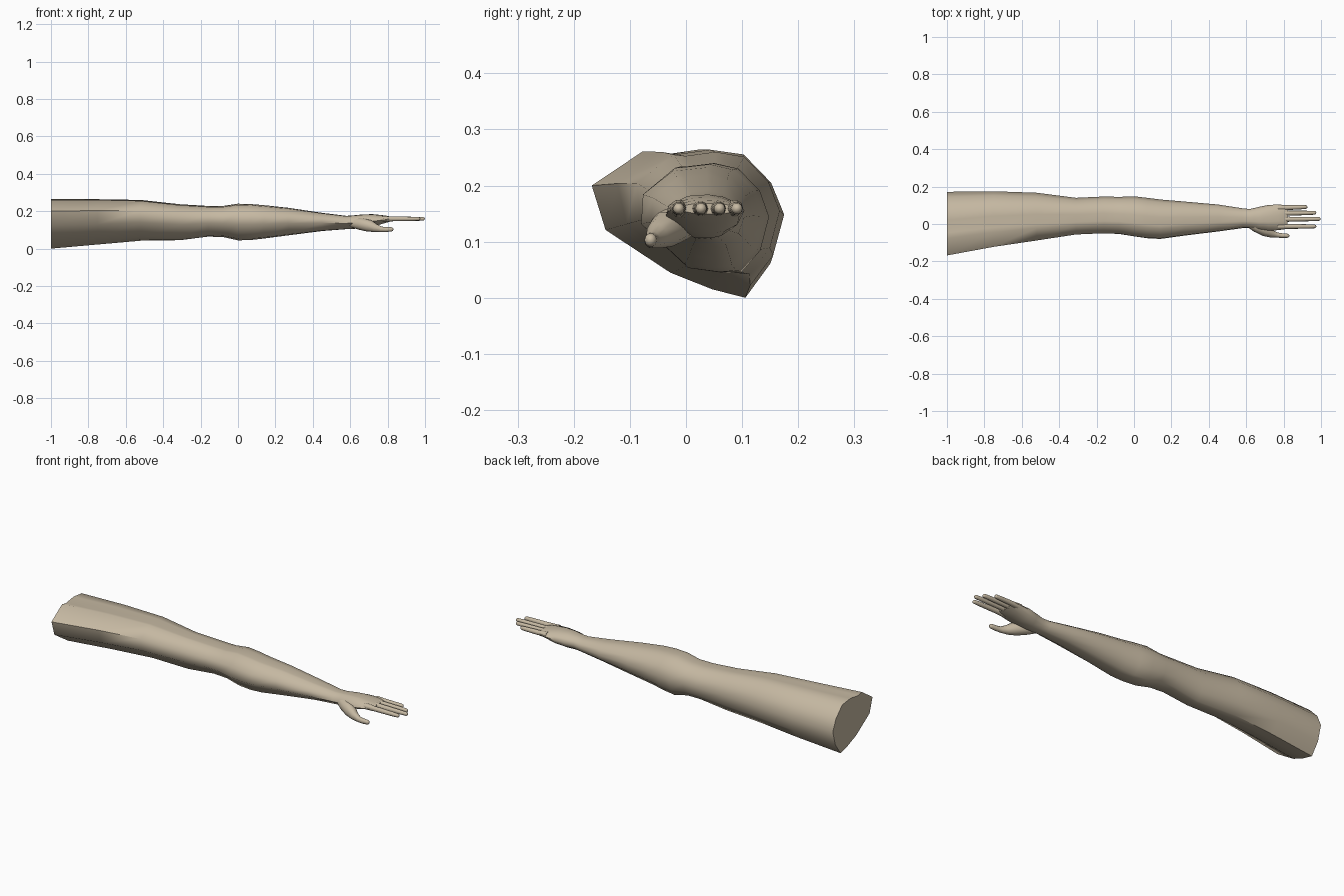
import bpy, bmesh, math
from mathutils import Vector

if "Cube" in bpy.data.objects:
    bpy.data.objects.remove(bpy.data.objects["Cube"])

bm = bmesh.new()


def skin(rings):
    """Bridge a list of point rings and close both ends."""
    vs = [[bm.verts.new(p) for p in r] for r in rings]
    n = len(vs[0])
    for a, b in zip(vs, vs[1:]):
        for i in range(n):
            j = (i + 1) % n
            bm.faces.new((a[i], a[j], b[j], b[i]))
    bm.faces.new(vs[0][::-1])
    bm.faces.new(vs[-1])


def tube(path, radii, sides=10, zscale=1.0):
    """Tapered tube along a path of points, rounded at the far end."""
    pts = [Vector(p) for p in path]
    d = (pts[-1] - pts[-2]).normalized()
    r = radii[-1]
    radii = list(radii)
    for a in (35, 65, 85):
        pts.append(Vector(path[-1]) + d * r * math.sin(math.radians(a)))
        radii.append(r * math.cos(math.radians(a)))
    rings = []
    for k, (p, rad) in enumerate(zip(pts, radii)):
        t = (pts[min(k + 1, len(pts) - 1)] - pts[max(k - 1, 0)]).normalized()
        side = Vector((0, 0, 1)).cross(t).normalized()
        up = t.cross(side)
        rings.append([p + rad * (side * math.cos(a) + up * zscale * math.sin(a))
                      for a in (2 * math.pi * i / sides for i in range(sides))])
    skin(rings)


# Cut shoulder outline (y, z), blended toward an ellipse down the arm
END = [(-.172, .20), (-.08, .26), (-.05, .253), (.02, .263), (.09, .255), (.145, .20),
       (.172, .14), (.15, .063), (.105, .003), (.045, .018), (-.03, .047), (-.147, .122)]
END = [((y - .0) / .172, (z - .133) / .13) for y, z in END]


def section(x, y0, y1, z0, z1, w):
    shape = []
    for y, z in END:
        a = math.atan2(z, y)
        shape.append((w * y + (1 - w) * math.cos(a), w * z + (1 - w) * math.sin(a)))
    ys, zs = [s[0] for s in shape], [s[1] for s in shape]
    fit = lambda v, vals, lo, hi: lo + (hi - lo) * (v - min(vals)) / (max(vals) - min(vals))
    return [(x, fit(y, ys, y0, y1), fit(z, zs, z0, z1)) for y, z in shape]


# Arm and palm: x, y range, z range, outline weight
STATIONS = [
    (-1.00, -.168, .172, .000, .264, 1), (-.75, -.122, .175, .022, .264, .85),
    (-.52, -.088, .167, .042, .260, .7), (-.31, -.056, .140, .045, .237, .55),
    (-.16, -.050, .147, .064, .228, .4), (-.08, -.053, .145, .062, .228, .35),
    (.00, -.066, .148, .044, .240, .4), (.07, -.076, .140, .046, .238, .35),
    (.14, -.080, .131, .054, .232, .3), (.27, -.062, .120, .071, .218, .3),
    (.45, -.040, .104, .094, .191, .25), (.58, -.022, .084, .104, .175, .15),
    (.62, -.022, .080, .106, .178, .1), (.67, -.032, .092, .107, .183, .1),
    (.72, -.036, .102, .116, .184, .1), (.77, -.033, .104, .132, .179, .05),
    (.805, -.028, .102, .142, .174, 0), (.822, -.022, .097, .149, .168, 0)]
skin([section(*s) for s in STATIONS])

# Four fingers: y at base, y at tip, tip x
for yb, yt, tip in [(-.013, -.013, .975), (.025, .027, 1.0), (.057, .060, .975), (.086, .091, .925)]:
    x0, span = .77, tip - .77
    z = .159
    fr = [0, .3, .5, .62, .78, .95]
    rad = [.016, .013, .0125, .012, .0115, .010]
    tube([(x0 + f * span, yb + (yt - yb) * f, z) for f in fr], rad)

# Thumb with its fleshy base
tube([(.60, .015, .140), (.655, -.014, .132), (.70, -.036, .122), (.735, -.052, .110),
      (.765, -.059, .103), (.79, -.062, .102), (.82, -.063, .103)],
     [.022, .030, .030, .021, .014, .0125, .011], zscale=1.1)

bmesh.ops.recalc_face_normals(bm, faces=bm.faces)
me = bpy.data.meshes.new("arm")
bm.to_mesh(me)
bm.free()
arm = bpy.data.objects.new("arm", me)
bpy.context.collection.objects.link(arm)

# Skin tone
mat = bpy.data.materials.new("skin")
mat.diffuse_color = (.56, .48, .36, 1)
mat.use_nodes = True
mat.node_tree.nodes["Principled BSDF"].inputs["Base Color"].default_value = mat.diffuse_color
me.materials.append(mat)

bpy.context.view_layer.objects.active = arm
arm.select_set(True)
bpy.ops.object.shade_smooth_by_angle(angle=math.radians(60))
